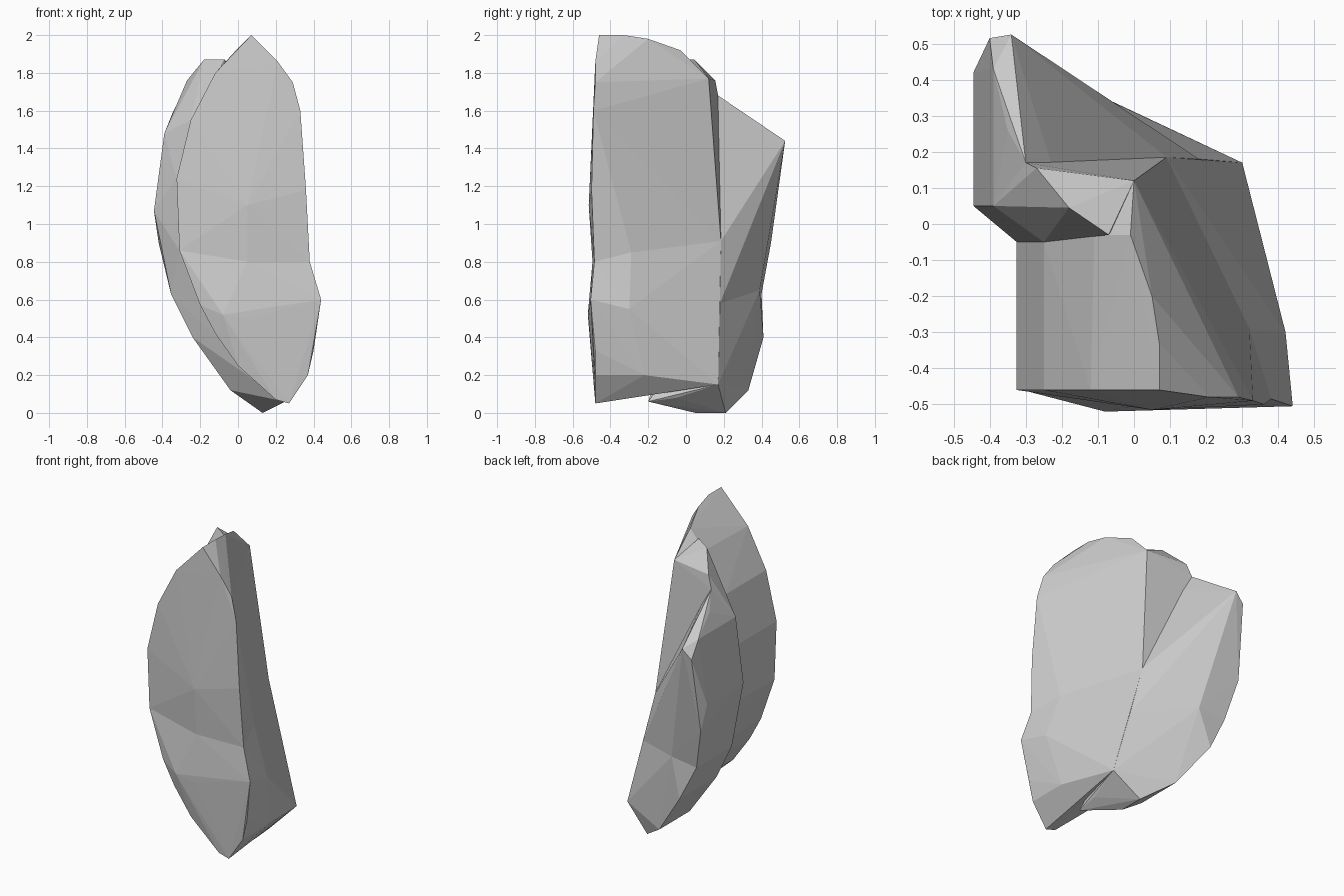
import bpy, bmesh

if "Cube" in bpy.data.objects:
    bpy.data.objects.remove(bpy.data.objects["Cube"])


def hull(name, points):
    """Flat-faced convex chunk around a few corner points."""
    bm = bmesh.new()
    for p in points:
        bm.verts.new(p)
    res = bmesh.ops.convex_hull(bm, input=bm.verts)
    loose = set(res["geom_interior"]) | set(res["geom_unused"])
    bmesh.ops.delete(bm, geom=[v for v in loose if isinstance(v, bmesh.types.BMVert)],
                     context='VERTS')
    bmesh.ops.recalc_face_normals(bm, faces=bm.faces)
    mesh = bpy.data.meshes.new(name)
    bm.to_mesh(mesh)
    bm.free()
    ob = bpy.data.objects.new(name, mesh)
    bpy.context.collection.objects.link(ob)
    return ob


# left edge of the front slab, top to bottom (x, z), swept along y
left = [(.07, 2.0), (-.12, 1.8), (-.25, 1.55), (-.325, 1.24), (-.31, .86),
        (-.2, .57), (-.12, .42), (.0, .25), (.2, .07)]
left_front = [(x, -.46 if z > .8 else -.48, z) for x, z in left]
crease = [(x, -.05, z) for x, z in left]

# waist shared by the upper and lower front slab
waist = [left_front[4], crease[4], (.05, -.495, .8), (.38, -.485, .8),
         (.32, -.29, .85), (.09, .185, .91)]

# upper front slab: right edge, top ridge, back corner
rock = hull("rock", left_front[:4] + crease[2:4] + waist + [
    (.21, -.48, 1.86), (.29, -.48, 1.75), (.33, -.49, 1.6), (.335, -.49, 1.32),
    (.36, -.5, 1.18), (.05, -.515, 1.1),
    (.07, -.33, 2.0), (.05, -.2, 1.98), (-.01, -.03, 1.92), (-.11, -.03, 1.8),
    (.0, .12, 1.77)])

# lower front slab: bulging face, right edge, right side
lower = hull("lower_slab", left_front[5:] + crease[5:8] + waist + [
    (-.08, -.52, .52), (.05, -.515, .5), (.44, -.505, .6), (.4, -.48, .33),
    (.37, -.48, .2), (.27, -.48, .05), (.42, -.3, .55), (.37, -.22, .2),
    (.3, .17, .15)])

# upper shoulder behind the crease
shoulder = hull("shoulder", crease[2:5] + [
    (-.18, .045, 1.87), (-.07, -.03, 1.87), (.0, .12, 1.77), (-.27, .155, 1.76),
    (-.3, .17, 1.68), (-.39, .05, 1.48), (-.445, .05, 1.07), (.09, .185, .91)])

# back wedge: rim as (x, front y, back y, z)
rim = [(-.39, .05, .43, 1.48), (-.445, .05, .42, 1.07), (-.355, .04, .4, .63),
       (-.24, .03, .41, .4), (-.04, .02, .33, .12), (.13, .05, .21, .0)]
rim = [[(x, a, z), (x, b, z)] for x, a, b, z in rim]
middle = rim[2] + [(-.17, .39, .65), (.18, .18, .58), (-.19, -.05, .57)]
wedge = hull("back_wedge", rim[0] + rim[1] + middle + crease[2:5] + [
    (-.4, .515, 1.38), (-.34, .525, 1.44), (-.42, .45, .9), (-.35, .26, 1.58),
    (-.3, .17, 1.68), (-.23, .17, 1.56), (.09, .185, .91)])
foot = hull("back_foot", rim[3] + rim[4] + rim[5] + middle + crease[6:8] + [
    (.3, .17, .15), (.25, -.2, .06), (.26, -.05, .08)])

# fuse the chunks into one rock
bpy.context.view_layer.objects.active = rock
rock.select_set(True)
for part in (lower, shoulder, wedge, foot):
    mod = rock.modifiers.new("union", 'BOOLEAN')
    mod.operation = 'UNION'
    mod.solver = 'EXACT'
    mod.object = part
    bpy.ops.object.modifier_apply(modifier=mod.name)
    bpy.data.objects.remove(part)
